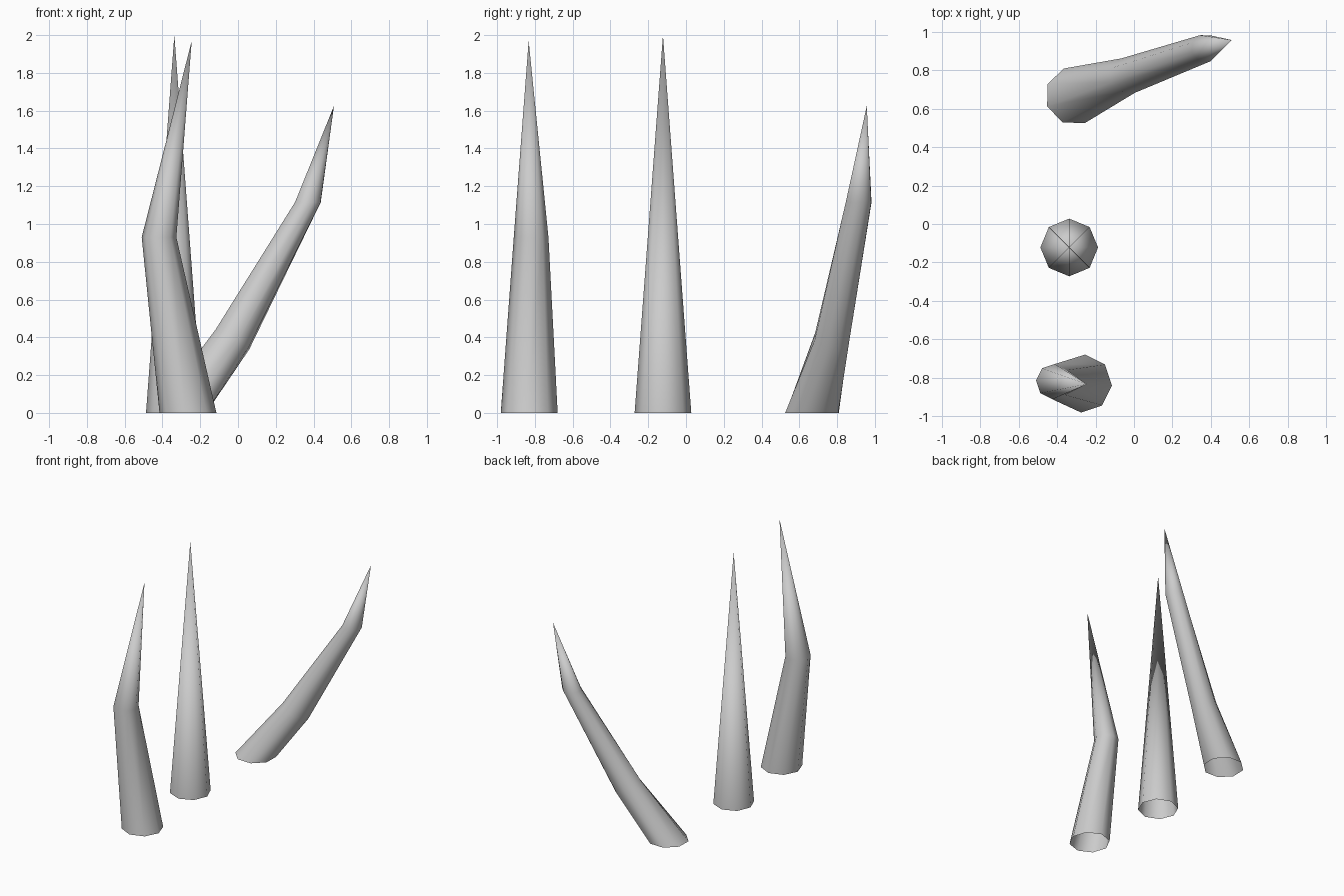
import bpy, bmesh
from math import cos, sin, radians, tau

if "Cube" in bpy.data.objects:
    bpy.data.objects.remove(bpy.data.objects["Cube"])

SIDES = 8

def spike(name, turn, rings, tip):
    """Open-bottomed tapered spike; each ring is (x, y, z, radius, x tilt, y tilt)."""
    bm = bmesh.new()
    loops = []
    for x, y, z, r, tx, ty in rings:
        loop = []
        for i in range(SIDES):
            a = radians(turn) + tau * i / SIDES
            dx, dy = r * cos(a), r * sin(a)
            loop.append(bm.verts.new((x + dx, y + dy, z - tx * dx - ty * dy)))
        loops.append(loop)
    for low, high in zip(loops, loops[1:]):
        for i in range(SIDES):
            j = (i + 1) % SIDES
            bm.faces.new((low[i], low[j], high[j], high[i]))
    point = bm.verts.new(tip)
    top = loops[-1]
    for i in range(SIDES):
        bm.faces.new((top[i], top[(i + 1) % SIDES], point))
    for f in bm.faces:
        f.smooth = True
    mesh = bpy.data.meshes.new(name)
    bm.to_mesh(mesh)
    bm.free()
    bpy.context.collection.objects.link(bpy.data.objects.new(name, mesh))

# Straight spike in the middle
spike("straight_spike", 0,
      [(-0.337, -0.122, 0, 0.15, 0, 0)],
      (-0.337, -0.122, 2.0))

# Front spike with one kink
spike("kinked_spike", -4,
      [(-0.265, -0.83, 0, 0.151, 0, 0),
       (-0.418, -0.82, 0.93, 0.092, 0, 0)],
      (-0.245, -0.833, 1.97))

# Back spike leaning over with two bends
spike("leaning_spike", 21,
      [(-0.31, 0.667, 0, 0.152, 0, 0),
       (-0.03, 0.772, 0.388, 0.096, 0.5, 0.2),
       (0.37, 0.914, 1.115, 0.073, 0, 0)],
      (0.508, 0.957, 1.625))
